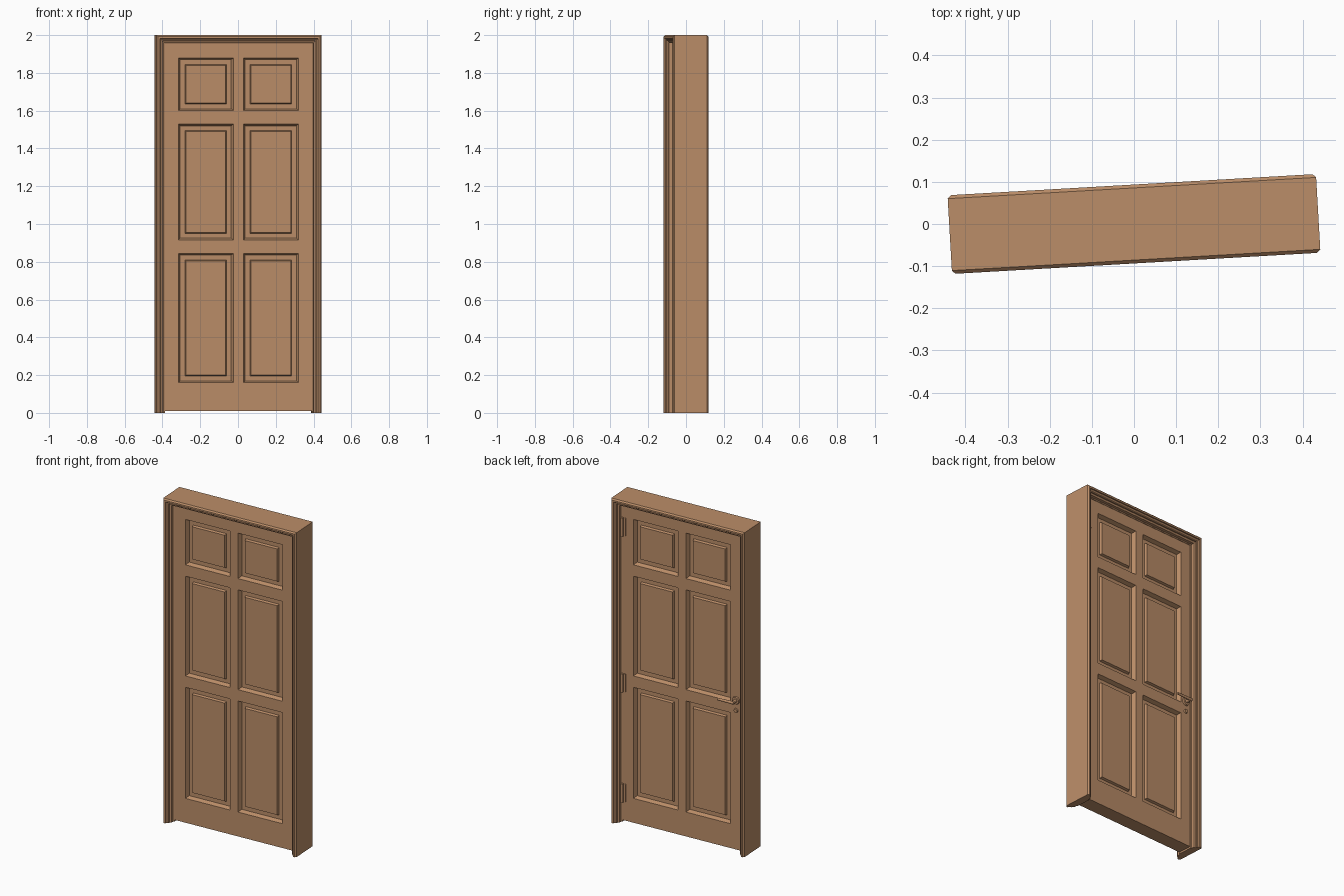
import bpy, bmesh, math
from mathutils import Matrix, Vector

if "Cube" in bpy.data.objects:
    bpy.data.objects.remove(bpy.data.objects["Cube"])

TURN = Matrix.Rotation(math.radians(3.3), 4, 'Z')   # whole door stands slightly turned
HW, HD, H = 0.438, 0.0935, 2.0                      # frame half width, half depth, height
RECESS = 0.05                                       # door face behind frame face
DOOR_Y = HD - RECESS

wood = bpy.data.materials.new("wood")
wood.diffuse_color = (0.5, 0.27, 0.14, 1)
wood.use_nodes = True
wood.node_tree.nodes["Principled BSDF"].inputs["Base Color"].default_value = wood.diffuse_color


def finish(bm, name, smooth=False):
    bmesh.ops.recalc_face_normals(bm, faces=bm.faces)
    bm.transform(TURN)
    me = bpy.data.meshes.new(name)
    bm.to_mesh(me)
    bm.free()
    ob = bpy.data.objects.new(name, me)
    bpy.context.collection.objects.link(ob)
    me.materials.append(wood)
    if smooth:
        bpy.context.view_layer.objects.active = ob
        ob.select_set(True)
        bpy.ops.object.shade_smooth_by_angle(angle=math.radians(35))
        ob.select_set(False)
    return ob


def add_cyl(bm, center, r, length, axis='Z', seg=20, r2=None):
    rot = {'Z': Matrix(), 'Y': Matrix.Rotation(-math.pi / 2, 4, 'X'),
           'X': Matrix.Rotation(math.pi / 2, 4, 'Y')}[axis]
    bmesh.ops.create_cone(bm, cap_ends=True, segments=seg, radius1=r,
                          radius2=r if r2 is None else r2, depth=length,
                          matrix=Matrix.Translation(center) @ rot)


def add_box(bm, center, size):
    bmesh.ops.create_cube(bm, size=1, matrix=Matrix.Translation(center) @ Matrix.Diagonal((*size, 1)))


# Frame: moulded profile (inward, depth) swept with mitres around left, top, right
half = [(0, 0.008), (0.008, 0), (0.018, 0), (0.018, 0.008), (0.026, 0.014),
        (0.032, 0.014), (0.032, 0.022), (0.038, 0.026), (0.042, 0.026), (0.042, 0.045), (0.048, 0.047)]
profile = [(u, v - HD) for u, v in half] + [(u, HD - v) for u, v in reversed(half)]
bm = bmesh.new()
stations = [[bm.verts.new((sx * (HW - u), y, H - u if top else 0)) for u, y in profile]
            for sx, top in ((-1, 0), (-1, 1), (1, 1), (1, 0))]
n = len(profile)
for a, b in zip(stations, stations[1:]):
    for i in range(n):
        j = (i + 1) % n
        bm.faces.new((a[i], a[j], b[j], b[i]))
bm.faces.new(stations[0])
bm.faces.new(stations[-1])
finish(bm, "door_frame")

# Door leaf: gridded slab with six raised panels on both faces
xs = [-0.389, -0.318, -0.027, 0.027, 0.318, 0.389]
zs = [0.01, 0.16, 0.845, 0.915, 1.53, 1.60, 1.88, 1.953]
bm = bmesh.new()
panels = []
for y in (-DOOR_Y, DOOR_Y):
    g = [[bm.verts.new((x, y, z)) for z in zs] for x in xs]
    for i in range(len(xs) - 1):
        for k in range(len(zs) - 1):
            f = bm.faces.new((g[i][k], g[i + 1][k], g[i + 1][k + 1], g[i][k + 1]))
            if i % 2 and k % 2:
                panels.append(f)
bmesh.ops.bridge_loops(bm, edges=[e for e in bm.edges if e.is_boundary])
bmesh.ops.recalc_face_normals(bm, faces=bm.faces)
for thick, depth in ((0.01, -0.024), (0.025, 0.0), (0.005, 0.014)):
    bmesh.ops.inset_individual(bm, faces=panels, thickness=thick, depth=depth, use_even_offset=True)
finish(bm, "door_leaf")

# Hinges on the back, along the right jamb
for i, z in enumerate((0.18, 0.86, 1.82)):
    bm = bmesh.new()
    add_cyl(bm, (0.389, DOOR_Y + 0.009, z), 0.008, 0.115, seg=16)
    add_box(bm, (0.378, DOOR_Y + 0.001, z), (0.02, 0.004, 0.11))
    finish(bm, f"hinge_{i + 1}", True)

# Lever handle on the back: rose, neck and lever
bm = bmesh.new()
hx, hz = -0.356, 0.93
add_cyl(bm, (hx, DOOR_Y + 0.004, hz), 0.024, 0.008, 'Y', 24, 0.021)
add_cyl(bm, (hx, DOOR_Y + 0.024, hz), 0.010, 0.036, 'Y')
add_cyl(bm, (hx + 0.044, DOOR_Y + 0.039, hz), 0.009, 0.108, 'X', 16, 0.007)
finish(bm, "lever_handle", True)

# Keyhole cover below the handle
bm = bmesh.new()
add_cyl(bm, (hx, DOOR_Y + 0.004, 0.868), 0.013, 0.008, 'Y', 24, 0.011)
finish(bm, "keyhole_cover", True)
